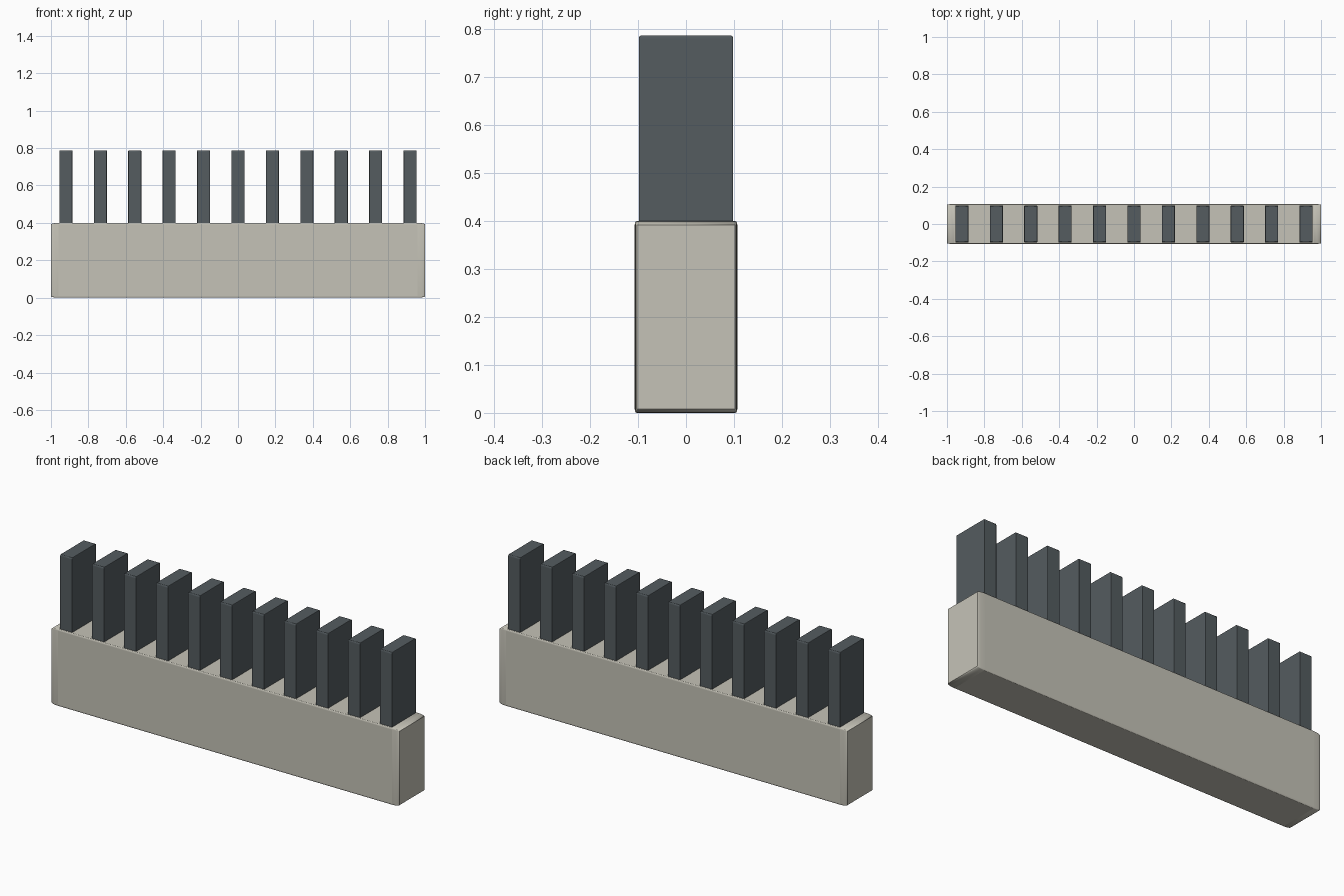
import bpy

cube = bpy.data.objects.get("Cube")
if cube:
    bpy.data.objects.remove(cube, do_unlink=True)


def material(name, rgb):
    mat = bpy.data.materials.new(name)
    mat.use_nodes = True
    mat.diffuse_color = (*rgb, 1)
    mat.node_tree.nodes["Principled BSDF"].inputs["Base Color"].default_value = (*rgb, 1)
    return mat


def soft_box(name, size, centre, mat):
    """Unit box with a soft edge that stretches along with its scale."""
    bpy.ops.mesh.primitive_cube_add(size=1, location=centre)
    obj = bpy.context.object
    obj.name = name
    obj.scale = size
    bevel = obj.modifiers.new("soft_edge", "BEVEL")
    bevel.width = 0.02
    bevel.segments = 3
    obj.data.materials.append(mat)
    bpy.ops.object.shade_smooth_by_angle()
    return obj


stone = material("warm_grey", (0.56, 0.545, 0.475))
slate = material("dark_slate", (0.089, 0.107, 0.117))

# Long base block
soft_box("base", (2.0, 0.214, 0.4), (0, 0, 0.2), stone)

# Row of upright slats, sunk slightly into the base
COUNT, SPACING = 11, 0.184
for i in range(COUNT):
    x = (i - (COUNT - 1) / 2) * SPACING
    soft_box(f"slat_{i + 1}", (0.07, 0.197, 0.4), (x, 0, 0.587), slate)
